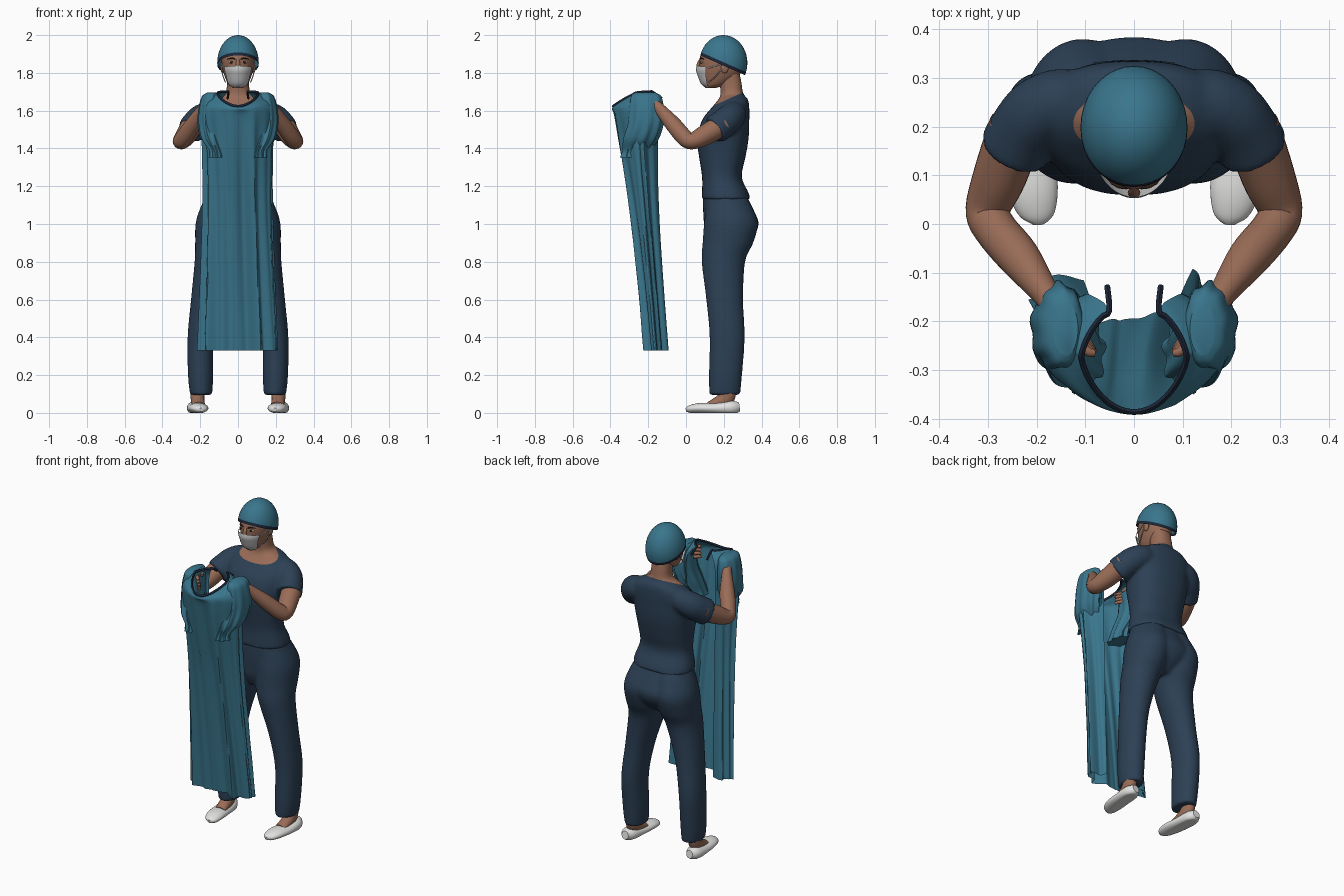
import bpy, bmesh
from math import sin, cos, pi, radians, copysign
from mathutils import Vector

cube = bpy.data.objects.get("Cube")
if cube:
    bpy.data.objects.remove(cube)


def material(name, rgb):
    m = bpy.data.materials.new(name)
    m.use_nodes = True
    m.diffuse_color = (*rgb, 1)
    m.node_tree.nodes["Principled BSDF"].inputs["Base Color"].default_value = (*rgb, 1)
    return m


TEAL = material("teal cloth", (.042, .18, .265))
NAVY = material("navy cloth", (.025, .051, .09))
TRIM = material("dark trim", (.012, .02, .04))
SKIN = material("skin", (.32, .15, .095))
WHITE = material("white shoe", (.76, .76, .75))
MASK = material("pale mask", (.53, .54, .53))
DARK = material("dark brown", (.03, .015, .01))
parts = []


def finish(name, bm, *mats):
    bmesh.ops.recalc_face_normals(bm, faces=bm.faces)
    mesh = bpy.data.meshes.new(name)
    bm.to_mesh(mesh)
    bm.free()
    for m in mats:
        mesh.materials.append(m)
    ob = bpy.data.objects.new(name, mesh)
    bpy.context.collection.objects.link(ob)
    parts.append(ob)
    return ob


def fuse(pieces):
    """Merge overlapping closed pieces into one smooth skin."""
    merged = bmesh.new()
    for bm in pieces:
        bmesh.ops.recalc_face_normals(bm, faces=bm.faces)
        mesh = bpy.data.meshes.new("piece")
        bm.to_mesh(mesh)
        bm.free()
        merged.from_mesh(mesh)
        bpy.data.meshes.remove(mesh)
    ob = finish("fused", merged)
    parts.remove(ob)
    remesh = ob.modifiers.new("Remesh", 'REMESH')
    remesh.mode = 'VOXEL'
    remesh.voxel_size = .009
    relax = ob.modifiers.new("Smooth", 'SMOOTH')
    relax.iterations = 10
    out = bmesh.new()
    out.from_object(ob, bpy.context.evaluated_depsgraph_get())
    bpy.data.objects.remove(ob)
    return out


def smooth(rows, n):
    """Catmull-Rom interpolation of rows of numbers."""
    r = [rows[0], *rows, rows[-1]]
    out = []
    for i in range(1, len(r) - 2):
        for k in range(n):
            t = k / n
            out.append([b + t / 2 * (c - a + t * (2 * a - 5 * b + 4 * c - d + t * (3 * (b - c) + d - a)))
                        for a, b, c, d in zip(*r[i - 1:i + 3])])
    return out + [list(rows[-1])]


def bend(value, power):
    return copysign(abs(value) ** power, value)


def bridge(bm, rings, closed):
    for lo, hi in zip(rings, rings[1:]):
        for j in range(len(lo) if closed else len(lo) - 1):
            k = (j + 1) % len(lo)
            bm.faces.new((lo[j], lo[k], hi[k], hi[j]))


def loft(rows, side=1, level=False, up=(0, 0, 1), segs=28, n=5, floor=False, ripple=0, power=1):
    """Rows are x, y, z, radius, radius. Level rings lie flat, others follow the path."""
    bm = bmesh.new()
    rows = smooth(rows, n)
    pts = [Vector((r[0] * side, r[1], r[2])) for r in rows]
    rings = []
    for i, (p, r) in enumerate(zip(pts, rows)):
        u, v = Vector((1, 0, 0)), Vector((0, 1, 0))
        if not level:
            t = (pts[min(i + 1, len(pts) - 1)] - pts[max(i - 1, 0)]).normalized()
            u = t.cross(Vector(up)).normalized()
            v = u.cross(t)
        ring = []
        for j in range(segs):
            a = 2 * pi * j / segs
            f = 1 + ripple * (i / len(pts)) * sin(9 * a)
            co = p + u * r[3] * f * bend(cos(a), power) + v * r[4] * f * bend(sin(a), power)
            if floor:
                co.z = max(co.z, 0)
            ring.append(bm.verts.new(co))
        rings.append(ring)
    bridge(bm, rings, True)
    bm.faces.new(rings[0])
    bm.faces.new(rings[-1])
    return bm


def sheet(rows, reach, reach_end, segs, n, power=1):
    """Open cloth wrapped round a vertical axis: z, front dip, half width, front y, back y, fold."""
    bm = bmesh.new()
    rings = []
    rows = smooth(rows, n)
    for i, (z, dip, w, front, back, fold) in enumerate(rows):
        ring = []
        limit = radians(reach + (reach_end - reach) * i / len(rows))
        for j in range(segs + 1):
            a = limit * (2 * j / segs - 1)
            pleat = 1 - 2 * abs(sin(4.5 * a + .5 + .4 * z)) + .7 * sin(13 * a + 2 * z)
            x = (w - fold + fold * pleat) * sin(a)
            y = (front + back) / 2 - ((back - front) / 2 - fold + fold * pleat) * bend(cos(a), power)
            y += 2.5 * fold * max(0, cos(a)) ** 14
            ring.append(bm.verts.new((x, y, z - dip * ((1 + cos(a)) / 2) ** 3)))
        rings.append(ring)
    bridge(bm, rings, False)
    return bm, [tuple(v.co) for v in rings[0]]


def globe(centre, radii):
    bm = bmesh.new()
    bmesh.ops.create_uvsphere(bm, u_segments=36, v_segments=22, radius=1)
    for v in bm.verts:
        v.co = [c + r * k for c, r, k in zip(centre, radii, v.co)]
    return bm


def cut(bm, point, normal, clear=False):
    geom = bm.verts[:] + bm.edges[:] + bm.faces[:]
    bmesh.ops.bisect_plane(bm, geom=geom, plane_co=point, plane_no=normal, clear_inner=clear)


def tint(bm, point, normal, above):
    """Give the second material to faces on one side of a plane."""
    for f in bm.faces:
        d = (f.calc_center_median() - Vector(point)).dot(Vector(normal))
        f.material_index = int((d > 0) == above)


# Shirt with sleeves and scoop neckline, chest and neck
shirt = [loft([(0, .213, 1.13, .187, .13), (0, .207, 1.17, .18, .122), (0, .19, 1.25, .16, .105),
               (0, .192, 1.35, .167, .122), (0, .195, 1.45, .182, .136), (0, .21, 1.55, .192, .125),
               (0, .235, 1.615, .185, .1), (0, .25, 1.66, .13, .078), (0, .243, 1.69, .07, .06),
               (0, .235, 1.75, .058, .059), (0, .22, 1.82, .058, .059)], level=True, segs=48, power=.85)]
for s in (1, -1):
    shirt.append(loft([(.1, .25, 1.585, .06, .06), (.15, .25, 1.58, .07, .07),
                       (.195, .228, 1.556, .074, .077), (.225, .192, 1.527, .073, .077),
                       (.247, .15, 1.497, .075, .079)], s))
shirt = fuse(shirt)
neck_point, neck_normal = (0, .12, 1.615), (0, -.45, 1)
cut(shirt, neck_point, neck_normal)
tint(shirt, neck_point, neck_normal, True)
finish("shirt_and_neck", shirt, NAVY, SKIN)

# Trousers
trousers = [loft([(0, .21, .87, .05, .08), (0, .23, .935, .14, .128), (0, .24, 1, .2, .145),
                  (0, .228, 1.06, .2, .137), (0, .208, 1.14, .18, .118), (0, .2, 1.2, .155, .1)],
                 level=True, segs=40)]
for s in (1, -1):
    trousers.append(loft(
        [(.195, .205, .095, .059, .082), (.198, .209, .2, .067, .088), (.197, .218, .4, .07, .093),
         (.17, .205, .6, .079, .098), (.128, .198, .8, .102, .115), (.112, .222, .9, .115, .134),
         (.105, .238, 1, .12, .143), (.092, .23, 1.08, .11, .125), (.07, .21, 1.17, .09, .1)],
        s, level=True, segs=36))
finish("trousers", fuse(trousers), NAVY)

for s, tag in ((1, "left"), (-1, "right")):
    # Feet
    finish(tag + "_foot", loft([(.215, .225, .14, .04, .036), (.214, .205, .07, .045, .036),
                                (.208, .12, .04, .018, .034)], s, up=(1, 0, 0)), SKIN)
    finish(tag + "_shoe", loft([(.196, 0, .016, .012, .01), (.198, .02, .02, .036, .02),
                                (.207, .07, .025, .051, .027), (.217, .15, .024, .052, .03),
                                (.223, .24, .027, .046, .038), (.222, .283, .032, .022, .024)],
                               s, floor=True), WHITE)

    # Arms and hands
    finish(tag + "_arm", loft([(.24, .2, 1.53, .058, .058), (.275, .1, 1.47, .055, .054),
                               (.3, .03, 1.438, .046, .043), (.285, -.01, 1.46, .044, .045),
                               (.235, -.07, 1.53, .043, .042), (.18, -.145, 1.615, .028, .03),
                               (.16, -.175, 1.635, .03, .032)], s), SKIN)
    finish(tag + "_palm", globe((s * .14, -.195, 1.635), (.032, .042, .036)), SKIN)
    for k in range(4):
        z = 1.6 + .02 * k
        finish(f"{tag}_finger_{k + 1}", loft(
            [(.135, -.21, z, .01, .01), (.1, -.24 - .006 * k, z, .01, .01),
             (.082, -.265, z - .005, .008, .008)], s, segs=10, n=3), SKIN)
    finish(tag + "_thumb", loft([(.145, -.17, 1.65, .012, .012), (.115, -.19, 1.665, .011, .011),
                                 (.095, -.22, 1.66, .008, .008)], s, segs=10, n=3), SKIN)

    # Bunched gown sleeve, gathered towards the front
    finish(tag + "_gown_sleeve", loft(
        [(.14, -.215, 1.695, .025, .055), (.147, -.212, 1.675, .044, .08), (.155, -.21, 1.61, .053, .09),
         (.155, -.215, 1.53, .056, .092), (.138, -.24, 1.45, .056, .09),
         (.112, -.262, 1.39, .042, .072), (.107, -.265, 1.352, .046, .08)],
        s, level=True, segs=54, ripple=.13), TEAL)

    # Eyes, brows, ears
    finish(tag + "_eye", globe((s * .034, .086, 1.857), (.016, .008, .007)), MASK)
    finish(tag + "_iris", globe((s * .034, .08, 1.857), (.008, .004, .007)), DARK)
    finish(tag + "_brow", loft([(.014, .074, 1.873, .003, .003), (.035, .079, 1.878, .004, .004),
                                (.056, .095, 1.873, .002, .002)], s, segs=8), DARK)
    finish(tag + "_ear", globe((s * .082, .205, 1.828), (.01, .02, .03)), SKIN)

    # Mask loops
    for k, path in enumerate(([(.07, .115, 1.825), (.083, .16, 1.838), (.09, .195, 1.85)],
                              [(.066, .12, 1.75), (.08, .16, 1.785), (.09, .2, 1.835)])):
        finish(f"{tag}_mask_loop_{k + 1}", loft([(*p, .003, .003) for p in path], s, segs=8), MASK)

# Head and nose
finish("head", loft([(0, .13, 1.72, .025, .028), (0, .155, 1.738, .05, .058), (0, .177, 1.78, .07, .1),
                     (0, .186, 1.83, .083, .114), (0, .19, 1.88, .086, .117), (0, .195, 1.94, .07, .095),
                     (0, .195, 1.97, .03, .04)], level=True, segs=36), SKIN)
finish("nose", loft([(0, .08, 1.872, .009, .008), (0, .068, 1.85, .011, .01),
                     (0, .064, 1.825, .013, .01)], up=(0, 1, 0), segs=12), SKIN)

# Face mask
mask, _ = sheet([(1.725, 0, .045, .098, .2, 0), (1.745, 0, .066, .078, .25, 0), (1.79, 0, .08, .06, .28, 0),
                 (1.815, 0, .087, .053, .3, 0), (1.826, -.012, .089, .056, .3, 0)], 52, 56, 24, 4)
finish("face_mask", mask, MASK)

# Cap with a dark band along its tilted lower edge
cap = globe((0, .198, 1.853), (.11, .127, .147))
tilt = (0, .44, 1)
cut(cap, (0, .07, 1.895), tilt, clear=True)
cut(cap, (0, .07, 1.913), tilt)
tint(cap, (0, .07, 1.913), tilt, False)
finish("cap", cap, TEAL, TRIM)

# Gown held up in front, open down the back, with a trimmed neckline
gown, neckline = sheet([(1.7, .076, .108, -.386, -.16, 0), (1.69, .075, .13, -.389, -.14, 0),
                        (1.65, .045, .18, -.391, -.122, 0), (1.58, .015, .2, -.388, -.115, .003),
                        (1.4, 0, .19, -.366, -.12, .006), (1.1, 0, .188, -.32, -.117, .01),
                        (.7, 0, .203, -.272, -.095, .012), (.33, 0, .222, -.24, -.068, .014)],
                       152, 146, 140, 6, 1.4)
finish("gown", gown, TEAL)
ends = [(x, -.128, 1.665) for x in (-.055, .055)]
finish("gown_neck_trim", loft([(*p, .006, .007) for p in (ends[0], *neckline[::4], ends[1])],
                              segs=8, n=3), TRIM)

# Smooth shading, keeping real edges crisp
bpy.ops.object.select_all(action='DESELECT')
for ob in parts:
    ob.select_set(True)
bpy.context.view_layer.objects.active = parts[0]
bpy.ops.object.shade_smooth_by_angle(angle=radians(45))
